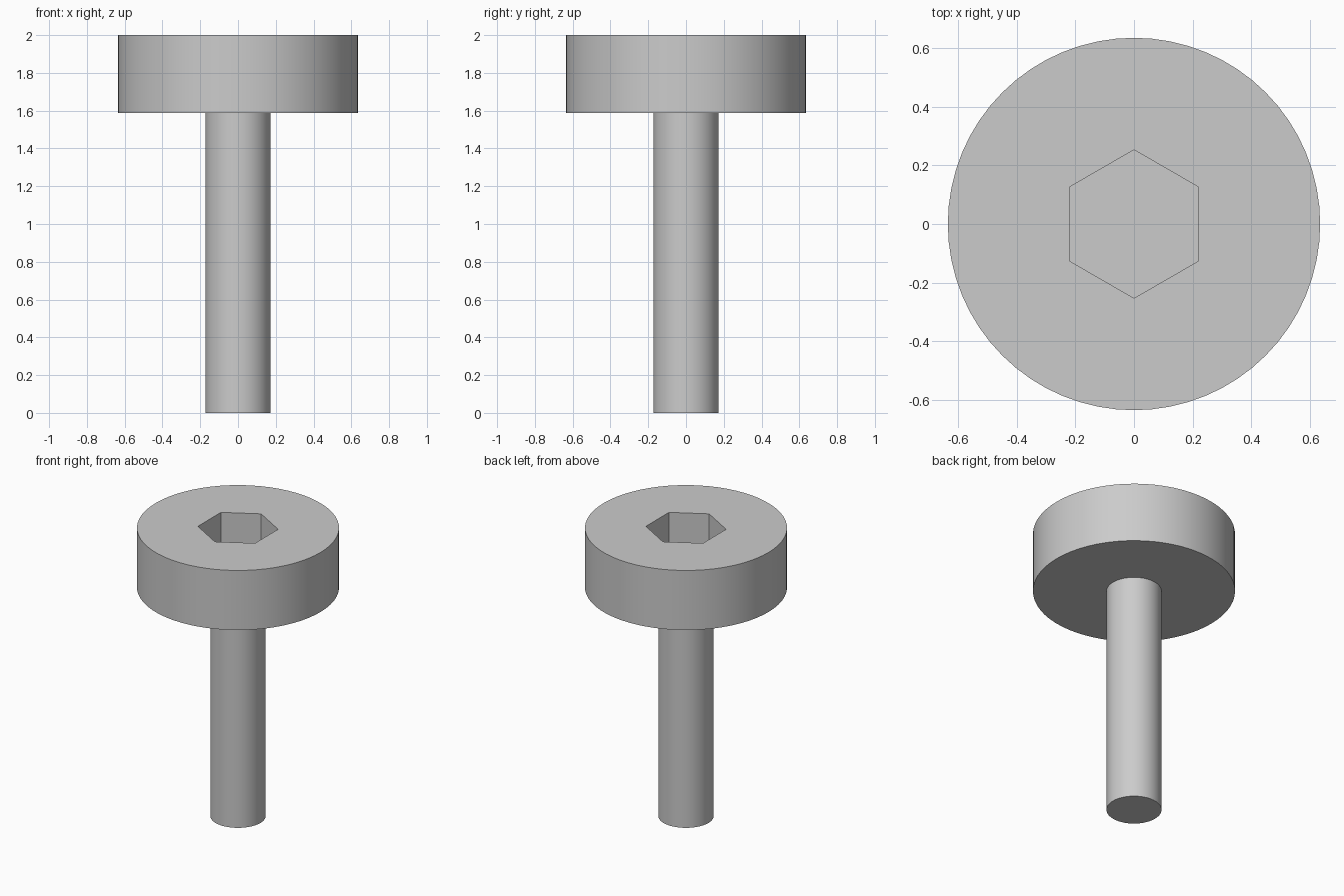
import bpy
import math

cube = bpy.data.objects.get("Cube")
if cube:
    bpy.data.objects.remove(cube, do_unlink=True)

HEAD_RADIUS, SHANK_RADIUS, SOCKET_RADIUS = 0.635, 0.173, 0.253
HEAD_BOTTOM, TOP = 1.587, 2.0
SOCKET_DEPTH = 0.25

steel = bpy.data.materials.new("grey steel")
steel.use_nodes = True
colour = (0.6, 0.6, 0.6, 1.0)
steel.diffuse_color = colour
steel.node_tree.nodes["Principled BSDF"].inputs["Base Color"].default_value = colour


def prism(name, radius, bottom, top, sides):
    """Upright cylinder or prism between two heights."""
    bpy.ops.mesh.primitive_cylinder_add(
        vertices=sides, radius=radius, depth=top - bottom,
        location=(0, 0, (bottom + top) / 2))
    obj = bpy.context.object
    obj.name = name
    obj.data.materials.append(steel)
    return obj


def combine(target, tool, operation):
    """Apply a boolean to the target and discard the tool."""
    mod = target.modifiers.new(operation.title(), "BOOLEAN")
    mod.operation = operation
    mod.object = tool
    mod.solver = "EXACT"
    bpy.context.view_layer.objects.active = target
    bpy.ops.object.modifier_apply(modifier=mod.name)
    bpy.data.objects.remove(tool, do_unlink=True)


# Head and shank joined as one solid
bolt = prism("socket_head_bolt", HEAD_RADIUS, HEAD_BOTTOM, TOP, 64)
shank = prism("shank", SHANK_RADIUS, 0, HEAD_BOTTOM + 0.06, 64)
combine(bolt, shank, "UNION")

# Hexagonal drive socket, points along the y axis
socket = prism("socket_cutter", SOCKET_RADIUS, TOP - SOCKET_DEPTH, TOP + 0.1, 6)
socket.hide_render = True
combine(bolt, socket, "DIFFERENCE")

# Round walls smooth, rims and socket edges sharp
bpy.ops.object.select_all(action="DESELECT")
bolt.select_set(True)
bpy.context.view_layer.objects.active = bolt
bpy.ops.object.shade_smooth_by_angle(angle=math.radians(30))
